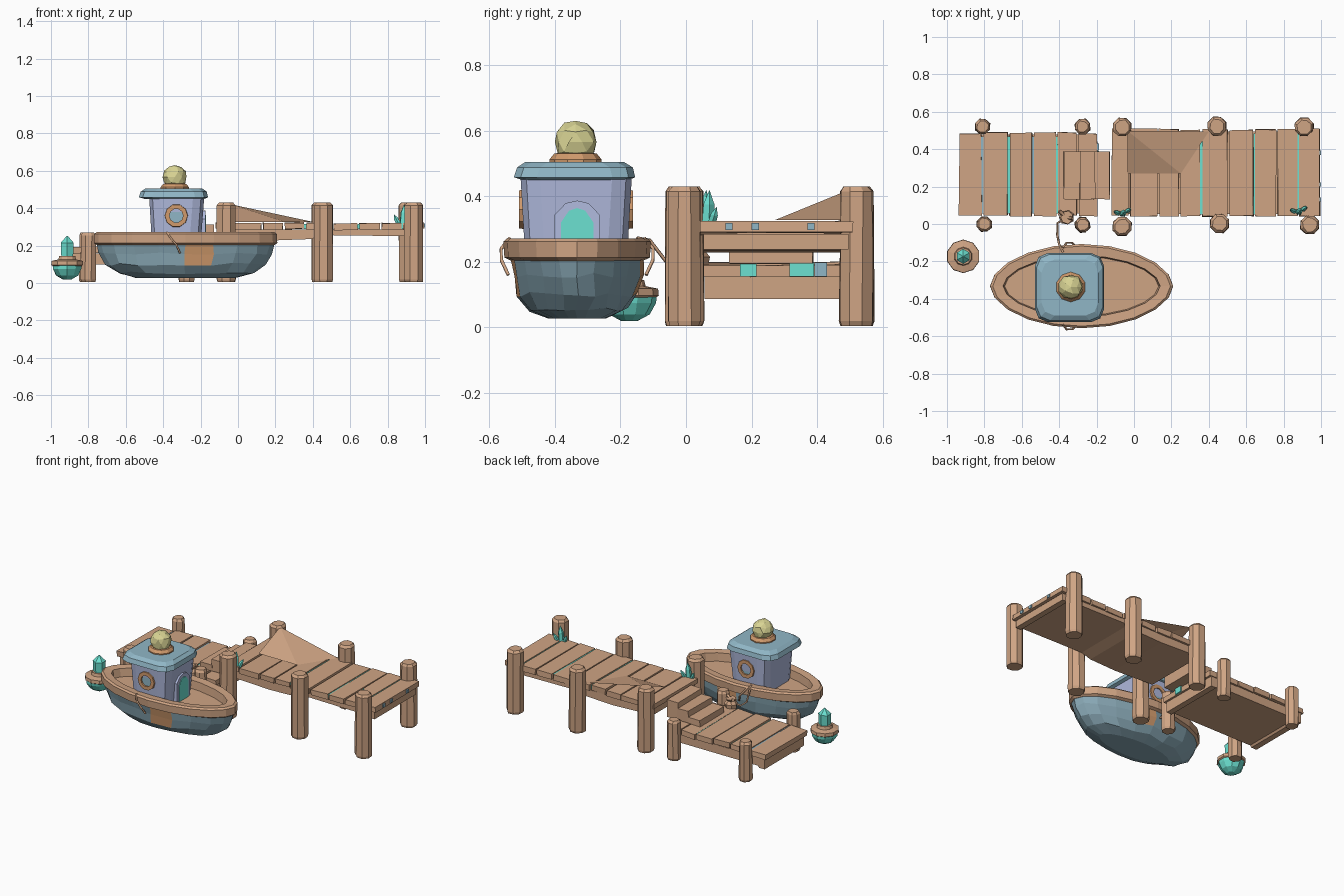
import bpy, bmesh, math, random
from mathutils import Vector, Matrix

random.seed(4)
cube = bpy.data.objects.get("Cube")
if cube:
    bpy.data.objects.remove(cube, do_unlink=True)


def material(name, rgb):
    m = bpy.data.materials.new(name)
    m.use_nodes = True
    color = [(c / 255) ** 2.2 for c in rgb] + [1]
    m.diffuse_color = color
    m.node_tree.nodes["Principled BSDF"].inputs["Base Color"].default_value = color
    return m


WOOD = material("wood", (206, 163, 131))
RUST = material("rust", (208, 153, 108))
HULL = material("hull_blue", (135, 166, 179))
ROOF = material("roof_blue", (143, 181, 197))
CABIN = material("cabin_lavender", (176, 186, 222))
TEAL = material("teal", (108, 224, 208))
LAMP = material("lamp_yellow", (218, 213, 148))


def finish(name, bm, *mats):
    bmesh.ops.recalc_face_normals(bm, faces=bm.faces)
    me = bpy.data.meshes.new(name)
    bm.to_mesh(me)
    bm.free()
    for m in mats:
        me.materials.append(m)
    ob = bpy.data.objects.new(name, me)
    bpy.context.scene.collection.objects.link(ob)
    return ob


def box(name, mat, x, y, z, wobble=0.0):
    bm = bmesh.new()
    bmesh.ops.create_cube(bm, size=1)
    for v in bm.verts:
        v.co = [lo + (c + 0.5) * (hi - lo) + random.uniform(-wobble, wobble)
                for c, (lo, hi) in zip(v.co, (x, y, z))]
    return finish(name, bm, mat)


def skin(rings, caps=True, closed=False):
    """Join equal-length rings of points into a lofted mesh."""
    bm = bmesh.new()
    vs = [[bm.verts.new(p) for p in r] for r in rings]
    n = len(vs[0])
    pairs = list(zip(vs, vs[1:])) + ([(vs[-1], vs[0])] if closed else [])
    for a, b in pairs:
        for i in range(n):
            j = (i + 1) % n
            bm.faces.new((a[i], a[j], b[j], b[i]))
    if caps and not closed:
        bm.faces.new(vs[0])
        bm.faces.new(vs[-1])
    return bm


def lathe(name, mat, center, profile, sides=8, wobble=0.0):
    rings = []
    for r, z in profile:
        rings.append([(center[0] + r * math.cos(a) + random.uniform(-wobble, wobble),
                       center[1] + r * math.sin(a) + random.uniform(-wobble, wobble), z)
                      for a in (math.tau * (i + .5) / sides for i in range(sides))])
    return finish(name, skin(rings), mat)


def rope(name, mat, pts, radius):
    cu = bpy.data.curves.new(name, "CURVE")
    cu.dimensions = "3D"
    cu.bevel_depth, cu.bevel_resolution = radius, 0
    cu.use_fill_caps = True
    s = cu.splines.new("POLY")
    s.points.add(len(pts) - 1)
    for p, co in zip(s.points, pts):
        p.co = (*co, 1)
    cu.materials.append(mat)
    bpy.context.scene.collection.objects.link(bpy.data.objects.new(name, cu))


# Boat hull, rim and deck
BX, BY = -0.28, -0.332


def outline(length, width, z, sides=20):
    pts = []
    for i in range(sides):
        a = math.tau * i / sides
        s = math.sin(a)
        pts.append(Vector((BX + length * math.cos(a),
                           BY + width * math.copysign(abs(s) ** 1.1, s), z)))
    return pts


hull_rings = [outline(*p) for p in ((.27, .09, .028), (.37, .15, .055), (.43, .178, .1),
                                    (.465, .197, .16), (.475, .203, .209))]
for ring in hull_rings[1:4]:
    for p in ring:
        p += Vector([random.uniform(-.008, .008) for _ in range(3)])
bm = skin(hull_rings)
for f in bm.faces:
    c = f.calc_center_median()
    if abs(c.x + .2) < .05 and c.z > .1 and abs(c.y - BY) > .1 and len(f.verts) == 4:
        f.material_index = 1
finish("hull", bm, HULL, RUST)

rim = [outline(*p) for p in ((.475, .2, .203), (.49, .222, .213), (.489, .225, .262),
                             (.475, .214, .272), (.42, .163, .268), (.41, .156, .205))]
finish("boat_rim", skin(rim, closed=True), WOOD)
finish("boat_deck", skin([outline(.43, .17, .19), outline(.43, .17, .214)]), WOOD)


# Wheelhouse
def rounded(x0, x1, y0, y1, z, r):
    pts = []
    for cx, cy, start in ((x1 - r, y1 - r, 0), (x0 + r, y1 - r, 90),
                          (x0 + r, y0 + r, 180), (x1 - r, y0 + r, 270)):
        for k in (0, 45, 90):
            a = math.radians(start + k)
            pts.append((cx + r * math.cos(a), cy + r * math.sin(a), z))
    return pts


finish("cabin", skin([rounded(-.46, -.2, -.49, -.18, .205, .06),
                      rounded(-.475, -.18, -.505, -.165, .465, .06)]), CABIN)
finish("cabin_roof", skin([rounded(-.5, -.18, -.5, -.175, .45, .06),
                           rounded(-.53, -.16, -.525, -.155, .458, .07),
                           rounded(-.52, -.167, -.515, -.162, .488, .07),
                           rounded(-.495, -.19, -.49, -.19, .505, .07)]), ROOF)


def arch(name, mat, half, top, x0, x1):
    prof = [(-half, .205), (half, .205), (half, top - .045), (half * .5, top - .008),
            (0, top), (-half * .5, top - .008), (-half, top - .045)]
    finish(name, skin([[(x, BY + y, z) for y, z in prof] for x in (x0, x1)]), mat)


arch("door_frame", CABIN, .07, .387, -.22, -.174)
arch("door", TEAL, .05, .364, -.2, -.17)


def circle(r, x, y, z, n=10):
    return [(x + r * math.cos(math.tau * i / n), y, z + r * math.sin(math.tau * i / n))
            for i in range(n)]


for side, label, wall in ((-1, "right", -.496), (1, "left", -.176)):
    out = wall + side * .014
    back = wall - side * .015
    finish(label + "_window_ring", skin([circle(.064, -.33, back, .36), circle(.061, -.33, out, .36),
                                         circle(.037, -.33, out, .36), circle(.037, -.33, back, .36)],
                                        closed=True), RUST)
    finish(label + "_window_glass", skin([circle(.041, -.33, back, .36),
                                          circle(.041, -.33, wall + side * .004, .36)]), ROOF)
    # Mooring line hanging off the rim
    edge = BY + side * .225
    rope(label + "_rim_line", WOOD, [(-.38, edge - side * .02, .272), (-.36, edge + side * .007, .24),
                                     (-.33, edge + side * .006, .205), (-.31, edge - side * .015, .16)], .006)

# Roof lamp
lathe("lamp_base", RUST, (-.338, -.337), [(.08, .498), (.08, .512), (.065, .53), (.04, .535)], 10)
bm = bmesh.new()
bmesh.ops.create_icosphere(bm, subdivisions=2, radius=.067)
for v in bm.verts:
    v.co = v.co * random.uniform(.94, 1.03) + Vector((-.338, -.337, .566))
bmesh.ops.dissolve_limit(bm, angle_limit=.35, verts=bm.verts, edges=bm.edges)
finish("lamp_globe", bm, LAMP)

# Buoy
buoy = (-.913, -.173)
lathe("buoy_float", TEAL, buoy, [(.025, .02), (.06, .04), (.08, .075), (.083, .1)], 10, .003)
lathe("buoy_ring", WOOD, buoy, [(.08, .09), (.09, .097), (.088, .118), (.05, .126), (.045, .145)], 10)
lathe("buoy_crystal", TEAL, buoy, [(.036, .13), (.04, .215), (.003, .252)], 6)


# Docks
def post(name, x, y, r, top):
    lathe(name, WOOD, (x, y), [(r * .9, .005), (r, .02), (r * .95, top - .015), (r * .72, top)], 8, .003)


def dock(name, cuts, y0, y1, top, underside, mossy):
    for i, (a, b) in enumerate(zip(cuts, cuts[1:])):
        lift = random.uniform(-.005, .004)
        box(f"{name}_plank_{i}", WOOD, (a + .005, b - .006),
            (y0 + random.uniform(-.004, .004), y1 + random.uniform(-.004, .004)),
            (top - .035 + lift, top + lift), .003)
        if i in mossy:
            box(f"{name}_moss_{i}", mossy[i], (b - .007, b + .007),
                (y0 + .01, y1 - .02), (top - .034, top - .006))
    # Solid frame below the planks, following the underside profile
    profile = [(underside[-1][0], top - .037), (underside[0][0], top - .037)] + underside
    finish(f"{name}_frame", skin([[(x, y, z) for x, z in profile] for y in (y0 + .012, y1 - .01)]), WOOD)


dock("low_dock", [-.94, -.81, -.67, -.54, -.41, -.3, -.19], .045, .488, .195,
     [(-.92, .088), (-.88, .088), (-.87, .1), (-.26, .1), (-.25, .086), (-.21, .086)],
     {0: ROOF, 1: TEAL, 2: ROOF, 3: TEAL})
dock("high_dock", [-.125, -.025, .13, .245, .36, .505, .645, .765, .88, 1.0], .042, .505, .322,
     [(-.1, .24), (.2, .228), (.39, .235), (.46, .256), (.93, .25), (.94, .238), (.98, .238)],
     {3: TEAL, 5: TEAL, 7: TEAL})

# Growth on the plank ends
for i, (mat, y0, y1) in enumerate(((TEAL, .165, .215), (TEAL, .315, .39), (ROOF, .392, .43))):
    box(f"low_dock_growth_{i}", mat, (-.199, -.187), (y0, y1), (.155, .198))
for i, y in enumerate((.12, .2, .37)):
    box(f"high_dock_growth_{i}", ROOF, (.99, 1.0), (y, y + .022), (.297, .318))

for i, (x, y) in enumerate(((-.81, .522), (-.275, .52), (-.8, 0), (-.275, -.005))):
    post(f"low_post_{i}", x, y, .044, .27)
for i, (x, y) in enumerate(((-.063, .518), (.443, .522), (.91, .518), (-.063, -.014), (.458, .003), (.94, -.004))):
    post(f"high_post_{i}", x, y, .055, .43)

# Steps between the docks
for i, (x0, x1, top) in enumerate(((-.375, -.285, .236), (-.29, -.205, .275), (-.21, -.13, .312))):
    box(f"step_{i}", WOOD, (x0, x1), (.132, .388), (.195, top), .002)

# Draped sheet tied to a post
bm = bmesh.new()
apex, a, b, c = [bm.verts.new(p) for p in ((-.035, .498, .42), (-.035, .27, .327),
                                           (.25, .27, .327), (.4, .495, .327))]
bm.faces.new((apex, a, b))
bm.faces.new((apex, b, c))
finish("draped_sheet", bm, WOOD)

# Mooring cleat and line
lathe("cleat", WOOD, (-.36, .035), [(.035, .185), (.04, .215), (.025, .235), (.035, .25)], 7, .003)
rope("cleat_arm", WOOD, [(-.4, .07, .26), (-.36, .035, .235), (-.33, .03, .265)], .01)
rope("mooring_line", WOOD, [(-.36, .03, .225), (-.41, .005, .2), (-.41, -.06, .2), (-.4, -.11, .265),
                            (-.38, -.15, .272)], .006)


# Crystal clusters beside the posts
def crystal(name, base, lean, height, r):
    bm = bmesh.new()
    bmesh.ops.create_cone(bm, segments=5, radius1=r, radius2=r * .9, depth=height * .6, cap_ends=True)
    top = [v for v in bm.verts if v.co.z > 0]
    tip = bm.verts.new((0, 0, height * .7))
    bmesh.ops.convex_hull(bm, input=top + [tip])
    spin = Vector(lean).to_track_quat("Z", "Y").to_matrix().to_4x4()
    bm.transform(Matrix.Translation(base) @ spin @ Matrix.Translation((0, 0, height * .3)))
    finish(name, bm, TEAL)


for i, (x, y) in enumerate(((.882, .066), (-.06, .056))):
    crystal(f"crystal_tall_{i}", (x, y, .31), (.05, .05, 1), .11, .02)
    crystal(f"crystal_left_{i}", (x + .02, y + .01, .31), (.4, .3, 1), .065, .013)
    crystal(f"crystal_right_{i}", (x - .02, y, .31), (-.5, .2, 1), .065, .013)
